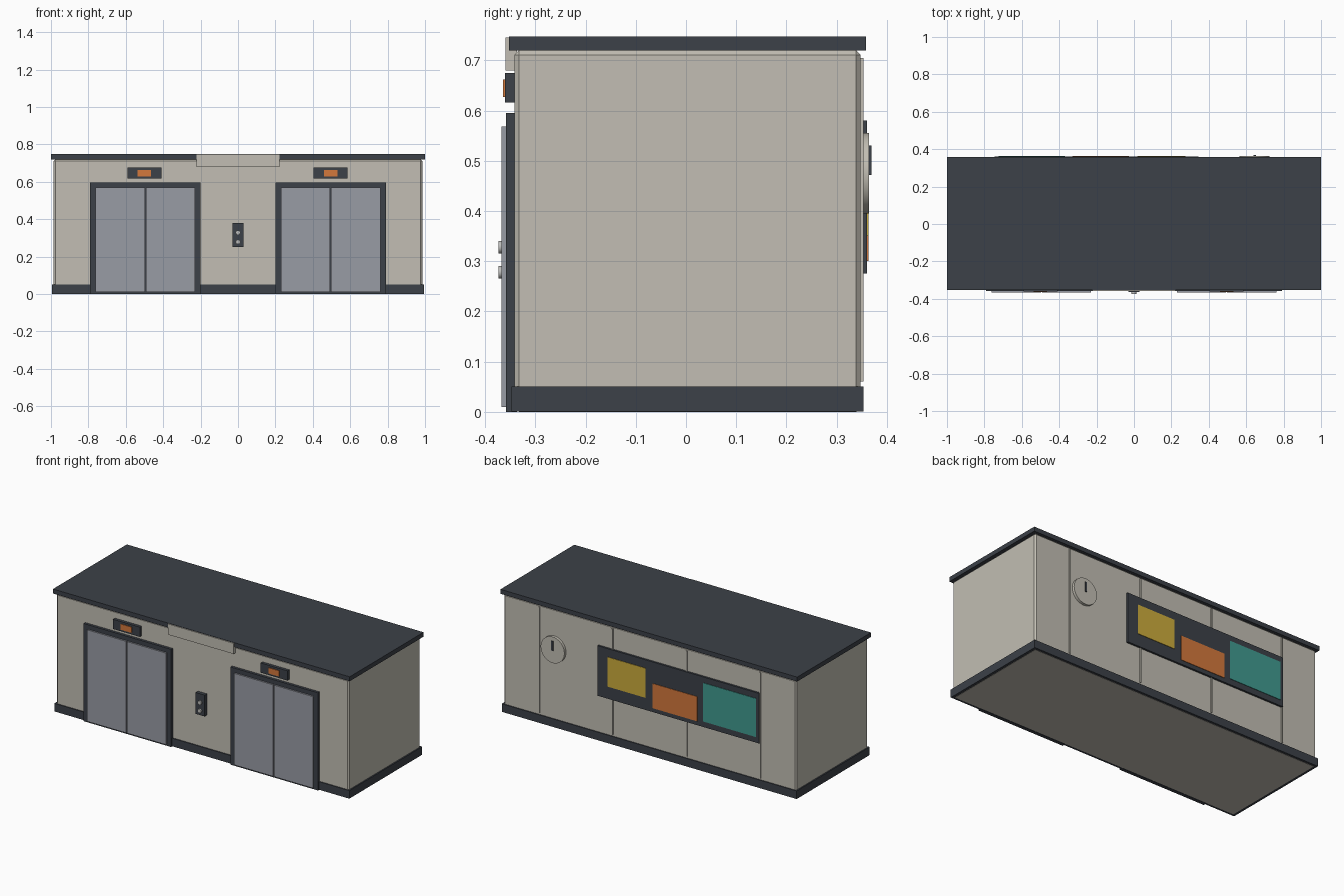
import bpy, math

if "Cube" in bpy.data.objects:
    bpy.data.objects.remove(bpy.data.objects["Cube"])


def material(name, r, g, b):
    # Convert display values (0-255) to linear
    m = bpy.data.materials.new(name)
    lin = [((c / 255 + 0.055) / 1.055) ** 2.4 for c in (r, g, b)]
    m.diffuse_color = (*lin, 1)
    m.use_nodes = True
    m.node_tree.nodes["Principled BSDF"].inputs["Base Color"].default_value = m.diffuse_color
    return m


WALL = material("warm_grey_wall", 194, 190, 179)
DARK = material("dark_slate", 60, 65, 72)
STEEL = material("brushed_steel", 153, 156, 165)
ORANGE = material("orange", 212, 120, 60)
YELLOW = material("yellow", 204, 172, 60)
TEAL = material("teal", 64, 154, 144)
LIGHT = material("button_grey", 190, 190, 188)


def finish(obj, name, mat, bevel):
    obj.name = name
    obj.data.materials.append(mat)
    if bevel:
        mod = obj.modifiers.new("edge_chamfer", 'BEVEL')
        mod.width = bevel
        mod.segments = 1
    return obj


def box(name, mat, x, y, z, bevel=0):
    # Box from (min, max) ranges on each axis
    bpy.ops.mesh.primitive_cube_add(size=1, location=[sum(r) / 2 for r in (x, y, z)])
    obj = bpy.context.object
    obj.scale = [r[1] - r[0] for r in (x, y, z)]
    bpy.ops.object.transform_apply(location=False, rotation=False, scale=True)
    return finish(obj, name, mat, bevel)


def disc(name, mat, x, z, radius, y, sides):
    # Cylinder lying along the y axis
    bpy.ops.mesh.primitive_cylinder_add(vertices=sides, radius=radius, depth=y[1] - y[0],
                                        location=(x, sum(y) / 2, z),
                                        rotation=(math.pi / 2, 0, 0))
    obj = finish(bpy.context.object, name, mat, 0)
    bpy.ops.object.shade_smooth_by_angle(angle=math.radians(40))
    return obj


FRONT, BACK = -0.342, 0.348

# Main block, base skirt and roof slab
box("wall_block", WALL, (-0.986, 0.986), (FRONT, BACK), (0, 0.72), 0.009)
box("base_skirt", DARK, (-0.994, 0.994), (-0.348, 0.354), (0.001, 0.05))
box("roof_slab", DARK, (-1, 1), (-0.353, 0.358), (0.72, 0.747))

# Two lift entrances, each with frame, door leaves and floor display
for side, cx in (("left", -0.495), ("right", 0.495)):
    box(side + "_door_frame", DARK, (cx - 0.295, cx + 0.295), (-0.358, FRONT + 0.005), (0, 0.595))
    for leaf, s in (("outer", -1), ("inner", 1)):
        xs = sorted((cx + s * 0.003, cx + s * 0.266))
        box(f"{side}_{leaf}_door_leaf", STEEL, xs, (-0.367, -0.355), (0.01, 0.568))
    dx = cx - 0.005 if cx < 0 else cx
    box(side + "_display_case", DARK, (dx - 0.09, dx + 0.09), (-0.360, FRONT + 0.005), (0.616, 0.675))
    box(side + "_display_screen", ORANGE, (dx - 0.036, dx + 0.036), (-0.364, -0.358), (0.627, 0.662))

# Blank header sign between the doors
box("header_sign", WALL, (-0.222, 0.222), (-0.359, FRONT + 0.005), (0.68, 0.745))

# Call panel with two buttons
box("call_panel", DARK, (-0.03, 0.03), (-0.364, FRONT + 0.005), (0.25, 0.38))
for name, z in (("down_button", 0.278), ("up_button", 0.328)):
    disc(name, LIGHT, 0, z, 0.0125, (-0.373, -0.36), 16)

# Raised seam strips on the back wall
for i, x in enumerate((-0.745, -0.25, 0.25, 0.745)):
    box(f"back_seam_{i + 1}", WALL, (x - 0.004, x + 0.004), (BACK - 0.004, 0.354), (0.06, 0.705))

# Notice board with three posters
box("notice_board", DARK, (-0.745, 0.345), (BACK - 0.004, 0.360), (0.275, 0.58))
for name, mat, x, z in (("yellow_poster", YELLOW, (0.02, 0.275), (0.35, 0.53)),
                        ("orange_poster", ORANGE, (-0.33, -0.027), (0.30, 0.45)),
                        ("teal_poster", TEAL, (-0.725, -0.37), (0.31, 0.545))):
    box(name, mat, x, (0.357, 0.363), z)

# Wall clock with a single hand
disc("clock_face", WALL, 0.645, 0.475, 0.08, (BACK - 0.004, 0.364), 32)
box("clock_hand", DARK, (0.639, 0.651), (0.362, 0.369), (0.472, 0.53))
